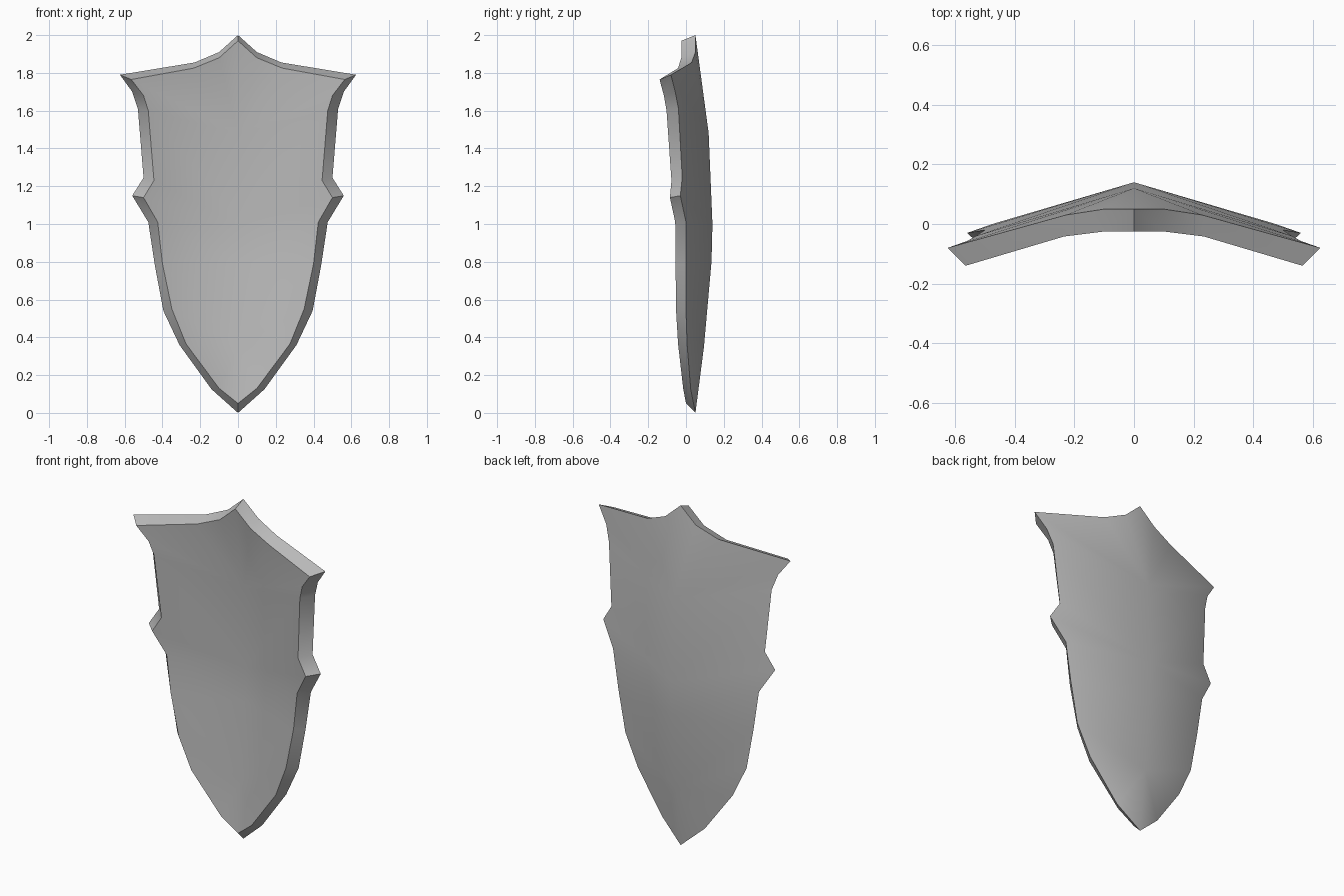
import bpy
import bmesh
import math

cube = bpy.data.objects.get("Cube")
if cube:
    bpy.data.objects.remove(cube, do_unlink=True)

# Half outline from top tip to bottom tip: wide back edge and narrower front edge
BACK = [(0, .05, 2), (.10, .05, 1.91), (.23, .03, 1.855), (.625, -.08, 1.79),
        (.56, -.057, 1.70), (.53, -.04, 1.61), (.50, -.02, 1.245), (.56, -.03, 1.15),
        (.475, 0, 1.01), (.44, 0, .78), (.395, 0, .54), (.31, .006, .36),
        (.14, .025, .125), (0, .05, 0)]
FRONT = [(0, -.025, 1.97), (.10, -.025, 1.88), (.235, -.042, 1.825), (.565, -.14, 1.765),
         (.50, -.117, 1.68), (.475, -.103, 1.60), (.445, -.077, 1.23), (.50, -.085, 1.14),
         (.425, -.057, 1.01), (.40, -.055, .79), (.35, -.053, .55), (.275, -.042, .365),
         (.10, -.015, .13), (0, 0, .05)]

# Centre ridge as (back y, z), and the ridge point each outline point joins
RIDGE = [(.12, 1.48), (.14, 1.0), (.135, .80), (.095, .35)]
JOIN = [0, 0, 0, 0, 0, 0, 1, 1, 1, 2, 3, 3, 3, 3]
THICKNESS = .068


def add_half(bm, side):
    """One half of the shield: back sheet, front sheet and bevelled rim."""
    def verts(points):
        return [bm.verts.new((side * x, y, z)) for x, y, z in points]

    edges = []
    for outline, offset in ((BACK, 0), (FRONT, THICKNESS)):
        edge = verts(outline)
        ridge = verts([(0, y - offset, z) for y, z in RIDGE])
        for i in range(len(edge) - 1):
            a, b = JOIN[i], JOIN[i + 1]
            bm.faces.new((edge[i], edge[i + 1], ridge[b]))
            if a != b:
                bm.faces.new((edge[i], ridge[b], ridge[a]))
        edges.append(edge)
    back, front = edges
    for i in range(len(back) - 1):
        bm.faces.new((back[i], back[i + 1], front[i + 1], front[i]))


# Shield body
bm = bmesh.new()
for side in (1, -1):
    add_half(bm, side)
bmesh.ops.remove_doubles(bm, verts=bm.verts, dist=.0005)
bmesh.ops.recalc_face_normals(bm, faces=bm.faces)
mesh = bpy.data.meshes.new("shield")
bm.to_mesh(mesh)
bm.free()
shield = bpy.data.objects.new("shield", mesh)
bpy.context.collection.objects.link(shield)

# Plain grey metal
grey = bpy.data.materials.new("grey metal")
grey.use_nodes = True
colour = (.5, .5, .5, 1)
grey.diffuse_color = colour
grey.node_tree.nodes["Principled BSDF"].inputs["Base Color"].default_value = colour
mesh.materials.append(grey)

# Soft sheets with crisp rim edges
bpy.ops.object.select_all(action='DESELECT')
shield.select_set(True)
bpy.context.view_layer.objects.active = shield
bpy.ops.object.shade_smooth_by_angle(angle=math.radians(40))
